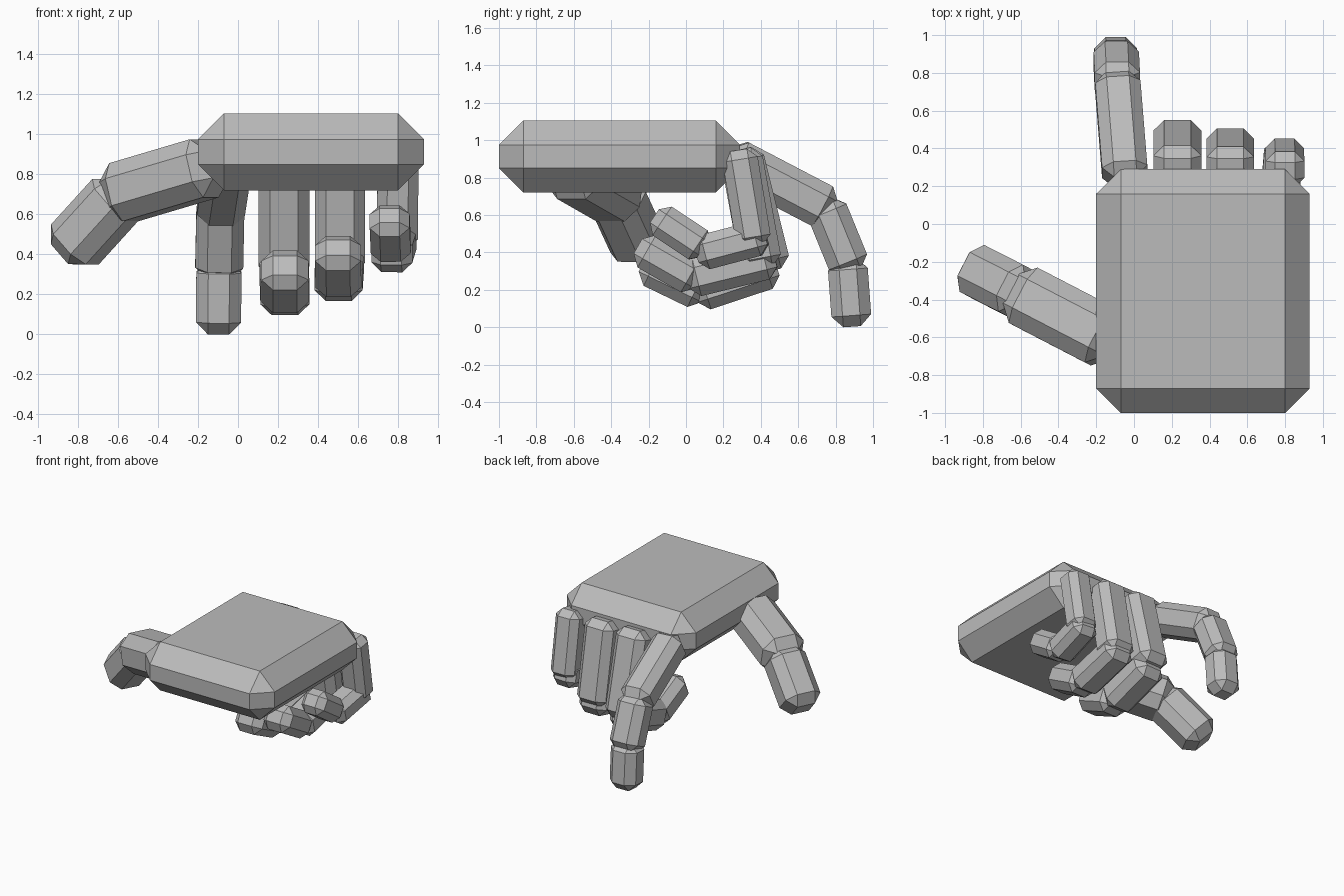
import bpy, bmesh
from mathutils import Vector, Matrix

if "Cube" in bpy.data.objects:
    bpy.data.objects.remove(bpy.data.objects["Cube"])

grey = bpy.data.materials.new("grey")
grey.diffuse_color = (0.5, 0.5, 0.5, 1)
grey.use_nodes = True
grey.node_tree.nodes["Principled BSDF"].inputs["Base Color"].default_value = grey.diffuse_color


def chamfered_box(name, matrix, size, bevel):
    """Box with every edge cut by one flat chamfer."""
    bm = bmesh.new()
    bmesh.ops.create_cube(bm, size=1)
    bmesh.ops.scale(bm, vec=size, verts=bm.verts)
    bmesh.ops.bevel(bm, geom=bm.edges[:], offset=bevel, segments=1,
                    affect='EDGES', profile=0.5)
    bmesh.ops.transform(bm, matrix=matrix, verts=bm.verts)
    bmesh.ops.recalc_face_normals(bm, faces=bm.faces)
    mesh = bpy.data.meshes.new(name)
    bm.to_mesh(mesh)
    bm.free()
    mesh.materials.append(grey)
    ob = bpy.data.objects.new(name, mesh)
    bpy.context.collection.objects.link(ob)


def bone(name, start, end, width, thick, bevel, side=(1, 0, 0)):
    """Chamfered box running from start to end, its width along side."""
    a, b = Vector(start), Vector(end)
    d = (b - a).normalized()
    u = Vector(side)
    u = (u - d * u.dot(d)).normalized()
    v = d.cross(u)
    m = Matrix((u, v, d)).transposed().to_4x4()
    m.translation = (a + b) / 2
    chamfered_box(name, m, (width, thick, (b - a).length), bevel)


# palm
chamfered_box("palm", Matrix.Translation((0.365, -0.355, 0.9125)),
              (1.13, 1.29, 0.385), 0.13)

# fingers: (start, end, width, thickness) for each bone, knuckle to tip
fingers = {
    "index_finger": (0.06, [
        ((-0.045, 0.225, 0.91), (-0.09, 0.78, 0.62), 0.24, 0.24),
        ((-0.087, 0.733, 0.674), (-0.095, 0.888, 0.294), 0.24, 0.22),
        ((-0.095, 0.861, 0.369), (-0.098, 0.888, 0.003), 0.226, 0.213)]),
    "middle_finger": (0.057, [
        ((0.23, 0.291, 0.95), (0.23, 0.452, 0.30), 0.255, 0.23),
        ((0.23, 0.481, 0.332), (0.235, 0.043, 0.187), 0.245, 0.23),
        ((0.235, 0.107, 0.182), (0.235, -0.23, 0.345), 0.235, 0.22)]),
    "ring_finger": (0.055, [
        ((0.51, 0.289, 0.95), (0.51, 0.406, 0.315), 0.25, 0.225),
        ((0.51, 0.476, 0.372), (0.502, 0.005, 0.257), 0.24, 0.213),
        ((0.502, 0.07, 0.246), (0.50, -0.257, 0.433), 0.23, 0.2)]),
    "little_finger": (0.05, [
        ((0.80, 0.281, 0.947), (0.797, 0.366, 0.433), 0.205, 0.19),
        ((0.795, 0.428, 0.487), (0.765, 0.059, 0.39), 0.205, 0.19),
        ((0.765, 0.107, 0.412), (0.757, -0.168, 0.594), 0.2, 0.185)]),
}
for name, (bevel, bones) in fingers.items():
    for part, (a, b, w, t) in zip(("base", "middle", "tip"), bones):
        bone(f"{name}_{part}", a, b, w, t, bevel)

# thumb
across = (0.47, 0.88, 0)
bone("thumb_base", (-0.10, -0.63, 0.85), (-0.64, -0.35, 0.69), 0.33, 0.30, 0.08, across)
bone("thumb_tip", (-0.565, -0.385, 0.725), (-0.86, -0.235, 0.40), 0.28, 0.28, 0.07, across)
